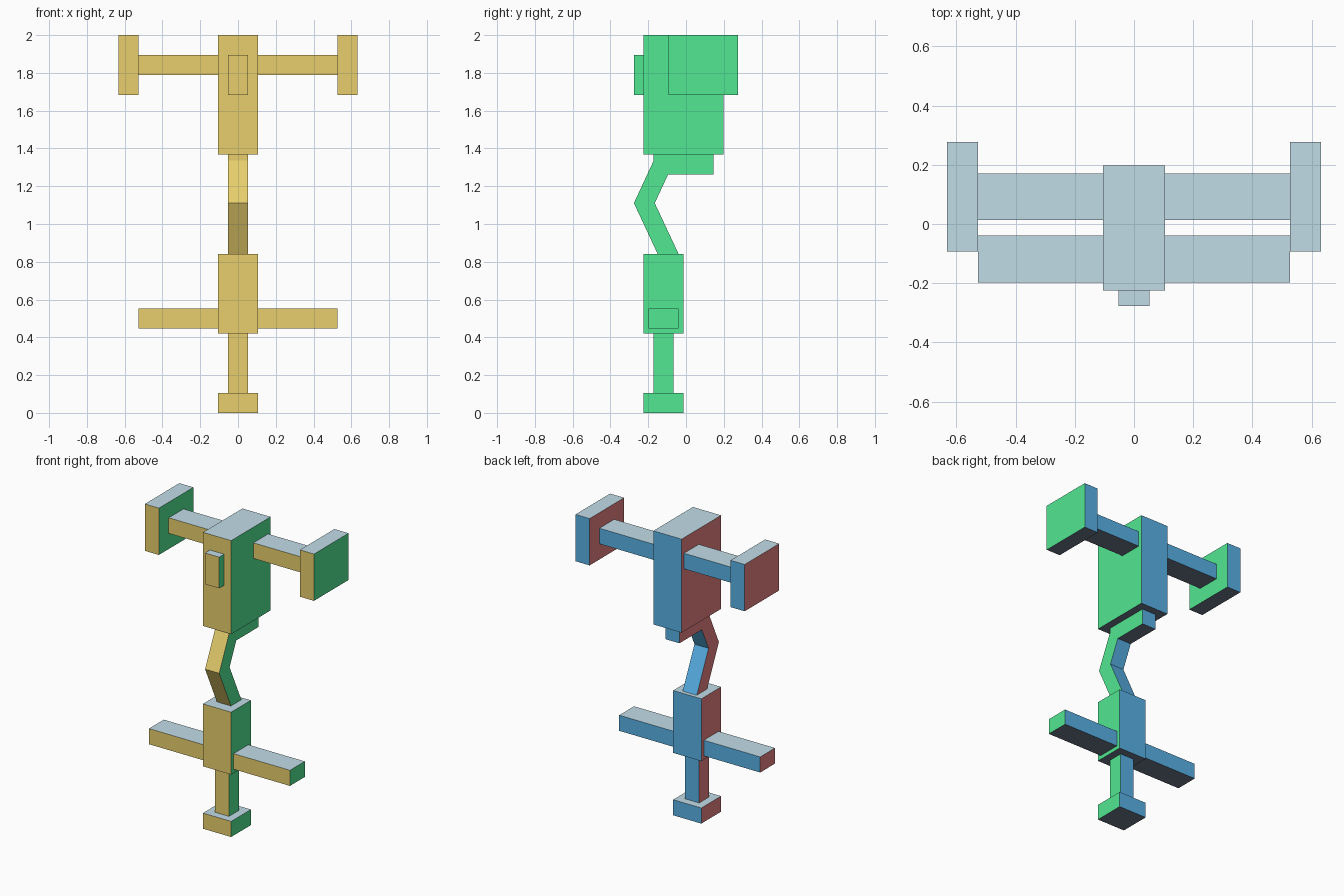
import bpy
import bmesh
from mathutils import Vector

cube = bpy.data.objects.get("Cube")
if cube:
    bpy.data.objects.remove(cube, do_unlink=True)

U = 2 / 19  # grid unit: the model is 19 units tall


def linear(c):
    c /= 255
    return c / 12.92 if c <= 0.04045 else ((c + 0.055) / 1.055) ** 2.4


def material(name, rgb):
    mat = bpy.data.materials.new(name)
    mat.use_nodes = True
    colour = [linear(c) for c in rgb] + [1]
    mat.diffuse_color = colour
    bsdf = mat.node_tree.nodes["Principled BSDF"]
    bsdf.inputs["Base Color"].default_value = colour
    bsdf.inputs["Roughness"].default_value = 0.9
    return mat


# One colour for each direction a face can point
SIDES = [
    (Vector((0, -1, 0)), material("front yellow", (246, 220, 116))),
    (Vector((0, 1, 0)), material("back blue", (94, 188, 243))),
    (Vector((1, 0, 0)), material("left green", (84, 238, 150))),
    (Vector((-1, 0, 0)), material("right pink", (244, 138, 137))),
    (Vector((0, 0, 1)), material("top pale grey", (198, 226, 237))),
    (Vector((0, 0, -1)), material("bottom slate", (108, 119, 137))),
]


def prism(name, x0, x1, profile):
    """Extrude a (y, z) profile in grid units from x0 to x1."""
    bm = bmesh.new()
    face = bm.faces.new([bm.verts.new((x0 * U, y * U, z * U)) for y, z in profile])
    out = bmesh.ops.extrude_face_region(bm, geom=[face])
    verts = [v for v in out["geom"] if isinstance(v, bmesh.types.BMVert)]
    bmesh.ops.translate(bm, verts=verts, vec=((x1 - x0) * U, 0, 0))
    bmesh.ops.recalc_face_normals(bm, faces=bm.faces)
    for f in bm.faces:
        f.normal_update()
        f.material_index = max(range(len(SIDES)), key=lambda i: f.normal.dot(SIDES[i][0]))
    mesh = bpy.data.meshes.new(name)
    bm.to_mesh(mesh)
    bm.free()
    for _, mat in SIDES:
        mesh.materials.append(mat)
    obj = bpy.data.objects.new(name, mesh)
    bpy.context.collection.objects.link(obj)
    return obj


def box(name, x, y, z):
    return prism(name, *x, [(y[0], z[0]), (y[1], z[0]), (y[1], z[1]), (y[0], z[1])])


def pair(name, x, y, z):
    box("left_" + name, x, y, z)
    box("right_" + name, (-x[1], -x[0]), y, z)


# Foot, post and lower body
box("foot", (-1, 1), (-2.125, -0.125), (0, 1))
box("post", (-0.5, 0.5), (-1.625, -0.625), (1, 4))
box("lower_body", (-1, 1), (-2.125, -0.125), (4, 8))
pair("lower_arm", (1, 5), (-1.875, -0.375), (4.25, 5.25))

# Bent neck and the block it joins
prism("bent_neck", -0.5, 0.5, [(-1.38, 7.9), (-0.33, 7.9), (-1.57, 10.55),
                               (-0.57, 12.7), (-1.62, 12.7), (-2.62, 10.55)])
box("neck_block", (-0.5, 0.5), (-1.625, 1.375), (12, 13))

# Upper body with front plate, arms and end blocks
box("upper_body", (-1, 1), (-2.125, 1.875), (13, 19))
box("front_plate", (-0.5, 0.5), (-2.625, -2.125), (16, 18))
pair("upper_arm", (1, 5), (0.125, 1.625), (17, 18))
pair("end_block", (5, 6), (-0.875, 2.625), (16, 19))
